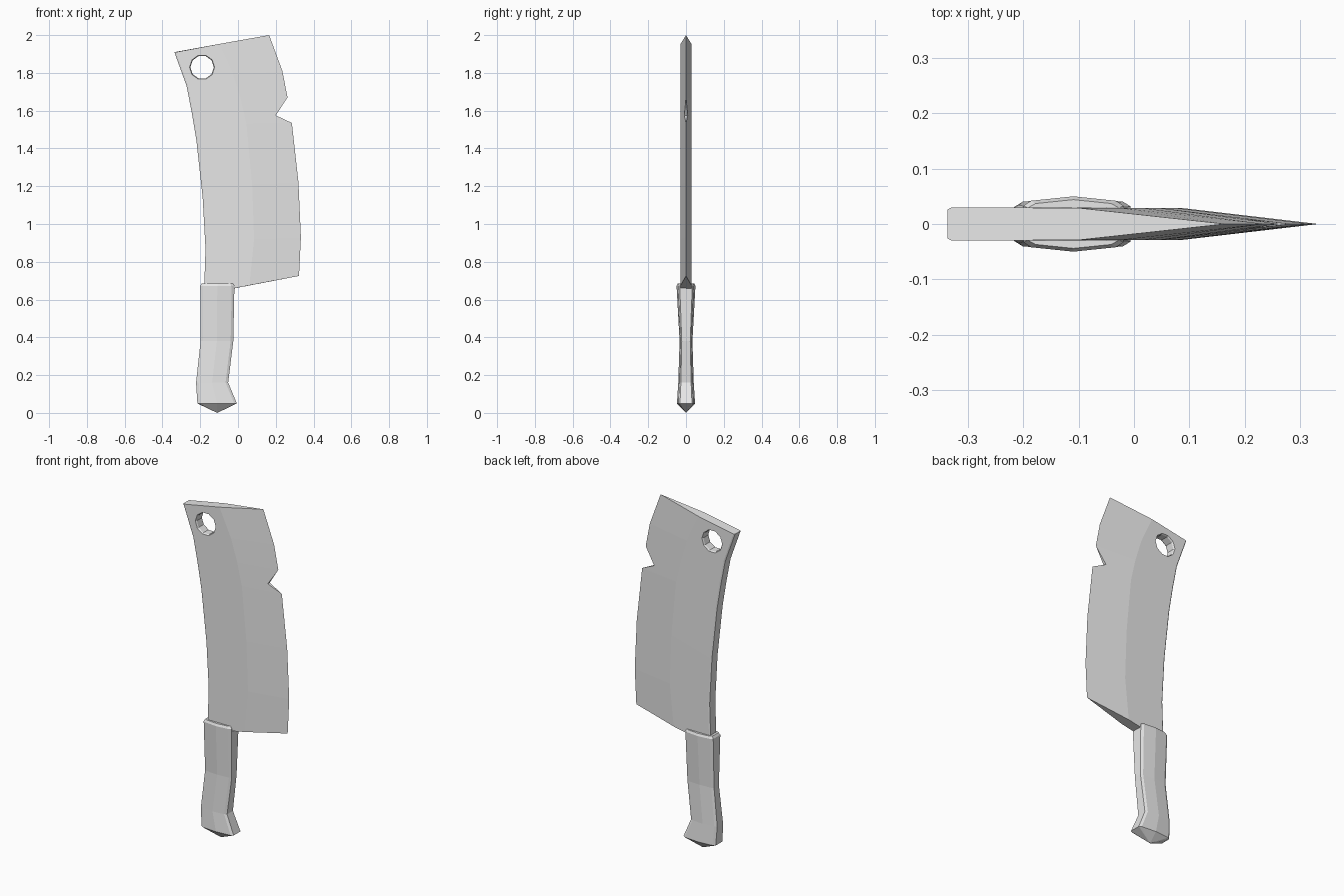
import bpy, bmesh, math
from mathutils import Vector

cube = bpy.data.objects.get("Cube")
if cube:
    bpy.data.objects.remove(cube, do_unlink=True)

grey = bpy.data.materials.new("light_grey")
grey.use_nodes = True
grey.diffuse_color = (0.8, 0.8, 0.8, 1)
grey.node_tree.nodes["Principled BSDF"].inputs["Base Color"].default_value = (0.8, 0.8, 0.8, 1)


def loft(name, rings, cap_start=True, tip=None):
    """Skin a list of equal-length closed rings, closing both ends."""
    bm = bmesh.new()
    loops = [[bm.verts.new(p) for p in ring] for ring in rings]
    n = len(loops[0])
    for a, b in zip(loops, loops[1:]):
        for i in range(n):
            j = (i + 1) % n
            bm.faces.new((a[i], a[j], b[j], b[i]))
    bm.faces.new(loops[-1])
    if tip:
        apex = bm.verts.new(tip)
        for i in range(n):
            bm.faces.new((loops[0][i], apex, loops[0][(i + 1) % n]))
    else:
        bm.faces.new(loops[0])
    bmesh.ops.recalc_face_normals(bm, faces=bm.faces)
    mesh = bpy.data.meshes.new(name)
    bm.to_mesh(mesh)
    bm.free()
    mesh.materials.append(grey)
    obj = bpy.data.objects.new(name, mesh)
    bpy.context.collection.objects.link(obj)
    return obj


def cut(target, cutter):
    cutter.hide_render = True
    cutter.hide_viewport = True
    cutter.display_type = 'WIRE'
    mod = target.modifiers.new(cutter.name, 'BOOLEAN')
    mod.operation = 'DIFFERENCE'
    mod.solver = 'EXACT'
    mod.object = cutter


# Blade: each row runs spine -> bevel shoulder -> cutting edge, as (x, z)
T = 0.03
spine = [(-0.18, 0.63), (-0.172, 0.87), (-0.187, 1.14), (-0.22, 1.44),
         (-0.245, 1.59), (-0.272, 1.73), (-0.337, 1.91)]
shoulder = [(0.06, 0.675), (0.085, 0.92), (0.075, 1.21), (0.045, 1.53),
            (0.015, 1.66), (-0.025, 1.79), (-0.1, 1.953)]
edge = [(0.323, 0.725), (0.333, 0.93), (0.32, 1.22), (0.285, 1.535),
        (0.262, 1.67), (0.235, 1.81), (0.165, 2.0)]
rows = []
for (sx, sz), (mx, mz), (ex, ez) in zip(spine, shoulder, edge):
    half = [(sx, T - 0.004, sz), (sx + 0.008, T, sz), (mx, T - 0.001, mz)]
    rows.append(half + [(ex, 0, ez)] + [(x, -y, z) for x, y, z in reversed(half)])
blade = loft("blade", rows)

# Hanging hole with a slightly flared rim
rings = []
for y, r in ((-0.05, 0.078), (-0.022, 0.062), (0.022, 0.062), (0.05, 0.078)):
    rings.append([(-0.19 + r * math.cos(i * math.tau / 10), y,
                   1.83 + r * math.sin(i * math.tau / 10)) for i in range(10)])
cut(blade, loft("hole_cutter", rings))

# Notch in the cutting edge
start, upper, lower = Vector((0.2, 1.575)), Vector((0.262, 1.67)), Vector((0.285, 1.535))
outline = [start, start + (upper - start) * 1.3, Vector((0.4, 1.65)), start + (lower - start) * 1.3]
cut(blade, loft("notch_cutter", [[(p.x, y, p.y) for p in outline] for y in (-0.1, 0.1)]))


# Handle: ten-sided sections with a raised centre line on each side
def handle_ring(z, left, right, depth, drop=0.0):
    c, h = (left + right) / 2, (right - left) / 2
    half = [(-h, 0.66 * depth), (-h + 0.014, 0.84 * depth), (0, depth),
            (h - 0.014, 0.84 * depth), (h, 0.66 * depth)]
    pts = half + [(x, -y) for x, y in reversed(half)]
    return [(c + x, y, z - drop * abs(x) / h) for x, y in pts]


handle = loft("handle", [
    handle_ring(0.05, -0.215, -0.006, 0.048),
    handle_ring(0.16, -0.222, -0.052, 0.041),
    handle_ring(0.38, -0.198, -0.025, 0.034),
    handle_ring(0.672, -0.2, -0.019, 0.05),
    handle_ring(0.685, -0.192, -0.027, 0.044),
], tip=(-0.11, 0, 0.0))
